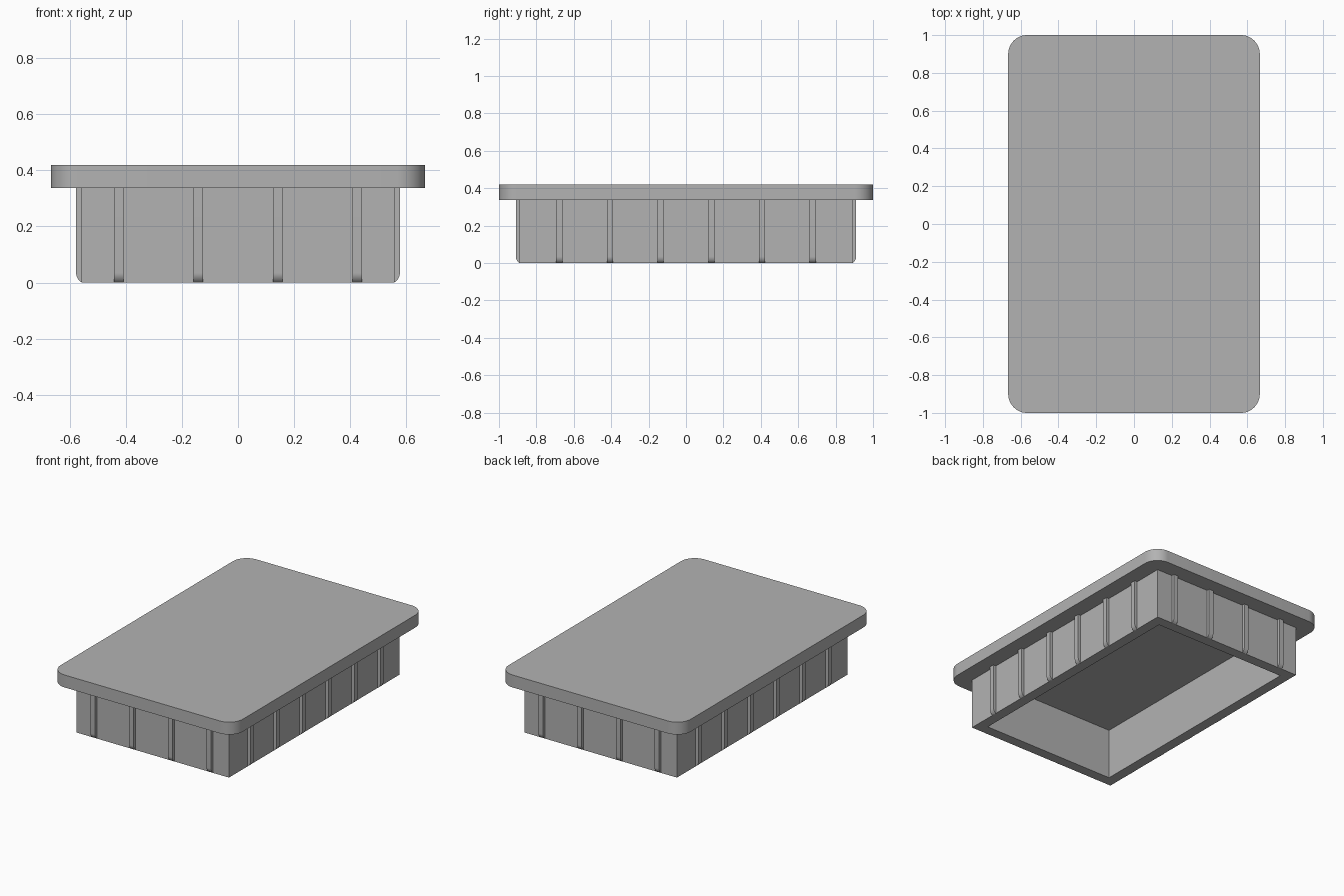
import bpy
import bmesh
import math

cube = bpy.data.objects.get("Cube")
if cube:
    bpy.data.objects.remove(cube, do_unlink=True)

LID_X, LID_Y, LID_R = 0.666, 1.0, 0.1
BODY_X, BODY_Y, WALL = 0.557, 0.89, 0.069
RIM_Z, TOP_Z = 0.337, 0.419
RIB_W, RIB_D, RIB_R = 0.033, 0.02, 0.04

grey = bpy.data.materials.new("light grey")
grey.use_nodes = True
colour = (0.448, 0.448, 0.448, 1)
grey.diffuse_color = colour
grey.node_tree.nodes["Principled BSDF"].inputs["Base Color"].default_value = colour


def finish(name, bm):
    """Turn a bmesh into a shaded object."""
    bmesh.ops.recalc_face_normals(bm, faces=bm.faces[:])
    mesh = bpy.data.meshes.new(name)
    bm.to_mesh(mesh)
    bm.free()
    mesh.materials.append(grey)
    obj = bpy.data.objects.new(name, mesh)
    bpy.context.collection.objects.link(obj)
    bpy.ops.object.select_all(action='DESELECT')
    obj.select_set(True)
    bpy.context.view_layer.objects.active = obj
    bpy.ops.object.shade_smooth_by_angle(angle=math.radians(30))
    return obj


def extrude_outline(bm, points, offset):
    """Fill an outline and extrude it into a solid."""
    face = bm.faces.new([bm.verts.new(p) for p in points])
    out = bmesh.ops.extrude_face_region(bm, geom=[face], use_keep_orig=True)
    verts = [g for g in out["geom"] if isinstance(g, bmesh.types.BMVert)]
    bmesh.ops.translate(bm, verts=verts, vec=offset)


# Lid: rounded rectangular slab
outline = []
for corner, (sx, sy) in enumerate([(1, 1), (-1, 1), (-1, -1), (1, -1)]):
    for step in range(13):
        a = math.radians(90 * corner + 7.5 * step)
        outline.append((sx * (LID_X - LID_R) + LID_R * math.cos(a),
                        sy * (LID_Y - LID_R) + LID_R * math.sin(a), RIM_Z))
bm = bmesh.new()
extrude_outline(bm, outline, (0, 0, TOP_Z - RIM_Z))
finish("lid", bm)

# Skirt: open rectangular wall under the lid
bm = bmesh.new()


def ring(inset, z):
    x, y = BODY_X - inset, BODY_Y - inset
    return [bm.verts.new(p) for p in ((x, y, z), (-x, y, z), (-x, -y, z), (x, -y, z))]


loops = [ring(0, RIM_Z), ring(0, 0), ring(WALL, 0), ring(WALL, RIM_Z)]
for lower, upper in zip(loops, loops[1:]):
    for i in range(4):
        j = (i + 1) % 4
        bm.faces.new((lower[i], lower[j], upper[j], upper[i]))
finish("skirt", bm)


# Ribs: upright strips with a rounded lower end
def rib(name, side, along, axis):
    bm = bmesh.new()
    # profile as (distance outward, height)
    sweep = math.acos(1 - RIB_D / RIB_R)
    profile = [(0, RIM_Z), (RIB_D, RIM_Z)]
    for step in range(9):
        a = sweep * step / 8
        profile.append((RIB_D - RIB_R * (1 - math.cos(a)),
                        RIB_R * (math.sin(sweep) - math.sin(a))))
    if axis == "x":
        points = [(side * (BODY_X + d), along - RIB_W / 2, z) for d, z in profile]
        offset = (0, RIB_W, 0)
    else:
        points = [(along - RIB_W / 2, side * (BODY_Y + d), z) for d, z in profile]
        offset = (RIB_W, 0, 0)
    extrude_outline(bm, points, offset)
    finish(name, bm)


for side, label in ((1, "left"), (-1, "right")):
    for i in range(6):
        rib(f"{label}_rib_{i + 1}", side, (i - 2.5) * 0.271, "x")
for side, label in ((1, "back"), (-1, "front")):
    for i in range(4):
        rib(f"{label}_rib_{i + 1}", side, (i - 1.5) * 0.283, "y")
